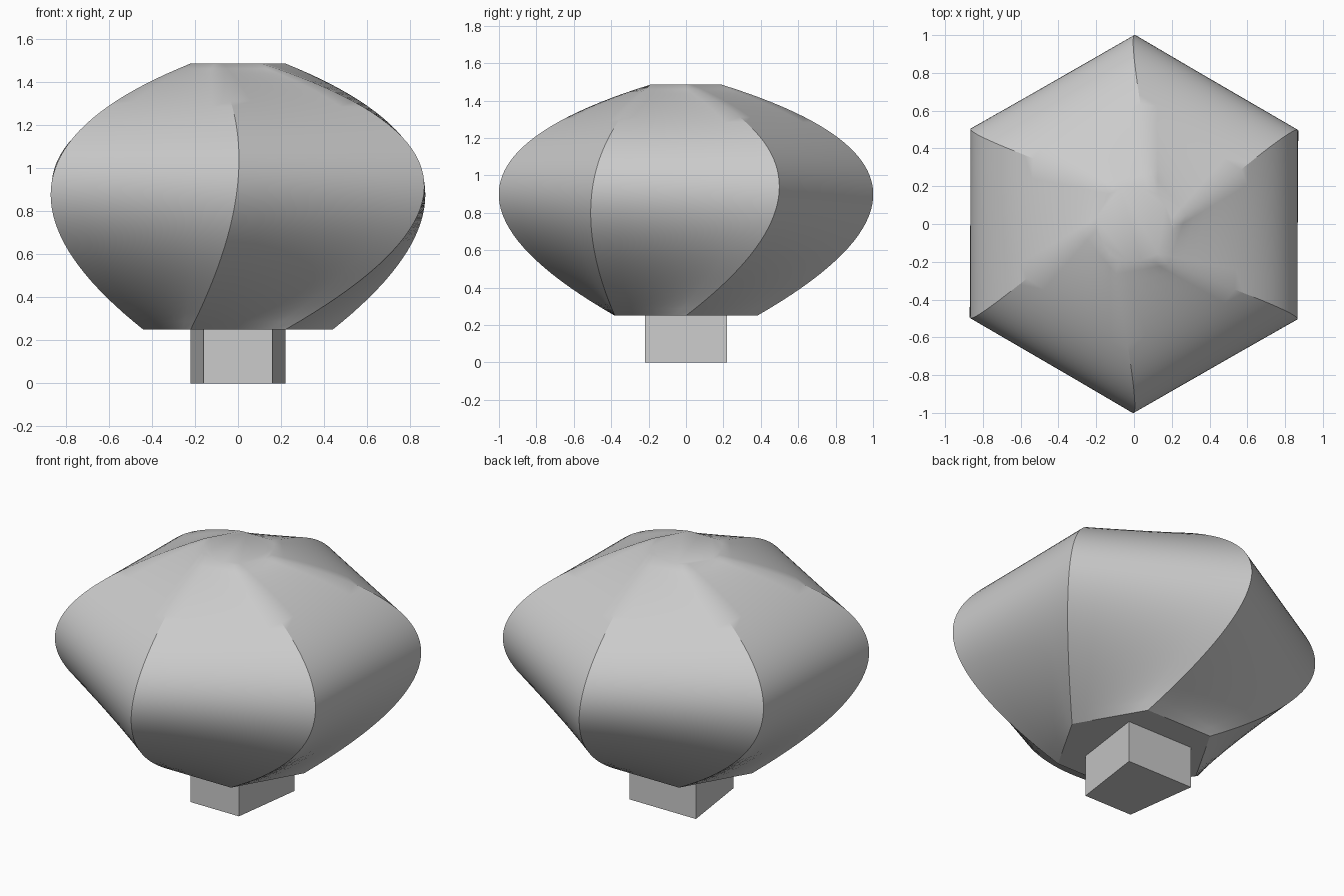
import bpy
import math
from mathutils import Vector

cube = bpy.data.objects.get("Cube")
if cube:
    bpy.data.objects.remove(cube, do_unlink=True)

grey = bpy.data.materials.new("light_grey")
grey.use_nodes = True
colour = (0.6, 0.6, 0.6, 1)
grey.diffuse_color = colour
grey.node_tree.nodes["Principled BSDF"].inputs["Base Color"].default_value = colour


def loft(name, rings):
    """Skin a stack of closed rings and cap both ends."""
    n = len(rings[0])
    verts = [p for ring in rings for p in ring]
    faces = [(r * n + i, r * n + (i + 1) % n, (r + 1) * n + (i + 1) % n, (r + 1) * n + i)
             for r in range(len(rings) - 1) for i in range(n)]
    faces.append(tuple(reversed(range(n))))
    faces.append(tuple(range(len(verts) - n, len(verts))))
    mesh = bpy.data.meshes.new(name)
    mesh.from_pydata(verts, [], faces)
    mesh.materials.append(grey)
    obj = bpy.data.objects.new(name, mesh)
    bpy.context.collection.objects.link(obj)
    return obj


def corner(k, radius, turn, z):
    a = math.radians(60 * k + turn)
    return Vector((radius * math.cos(a), radius * math.sin(a), z))


def corner_curve(k, t):
    """Smooth curve through one corner of the three hexagon sections."""
    low = corner(k, 0.44, 0, 0.25)
    mid = corner(k, 0.998, 30, 0.94)
    top = corner(k, 0.22, 0, 1.485)
    return low * (1 - t) * (1 - 2 * t) + mid * 4 * t * (1 - t) + top * t * (2 * t - 1)


def hexagon_ring(t, cuts=6):
    corners = [corner_curve(k, t) for k in range(6)]
    return [corners[k].lerp(corners[(k + 1) % 6], i / cuts)
            for k in range(6) for i in range(cuts)]


# Twisted hexagonal body, bulging from a wide base to a small flat top
steps = 40
body = loft("twisted_body", [hexagon_ring(i / steps) for i in range(steps + 1)])

# Short stem, narrower at the front
outline = [(-0.16, -0.22), (0.16, -0.22), (0.22, 0.22), (-0.22, 0.22)]
loft("stem", [[Vector((x, y, z)) for x, y in outline] for z in (0, 0.25)])

# Soft surfaces with crisp corner edges
bpy.ops.object.select_all(action='DESELECT')
body.select_set(True)
bpy.context.view_layer.objects.active = body
bpy.ops.object.shade_smooth_by_angle(angle=math.radians(30))
